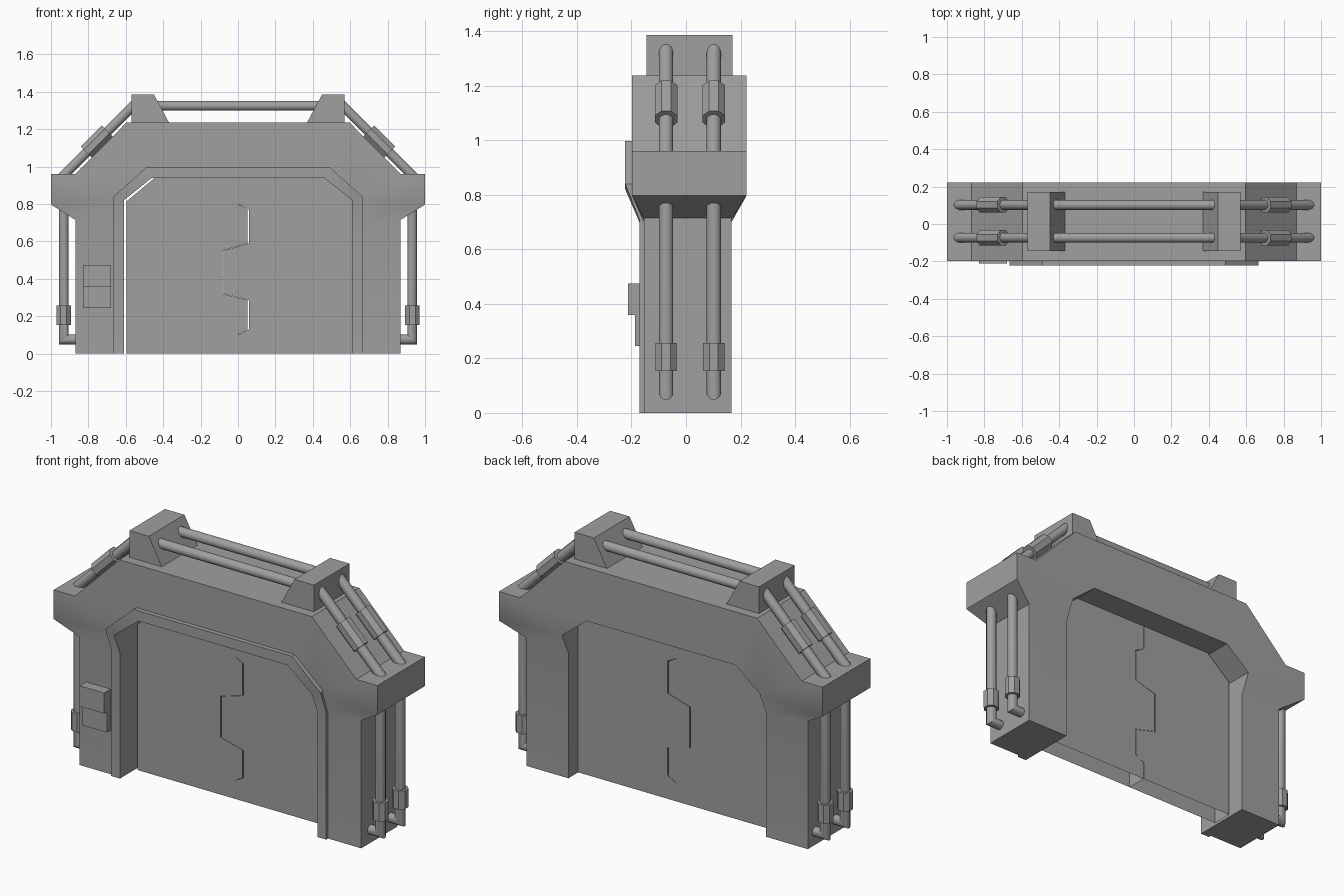
import bpy, bmesh, math
from mathutils import Vector

cube = bpy.data.objects.get("Cube")
if cube:
    bpy.data.objects.remove(cube, do_unlink=True)

GREY = (0.35, 0.35, 0.35, 1.0)
mat = bpy.data.materials.new("plain_grey")
mat.use_nodes = True
mat.diffuse_color = GREY
bsdf = mat.node_tree.nodes["Principled BSDF"]
bsdf.inputs["Base Color"].default_value = GREY
bsdf.inputs["Roughness"].default_value = 0.6


def finish(name, bm):
    """Weld, orient and link a part."""
    bmesh.ops.remove_doubles(bm, verts=bm.verts, dist=1e-5)
    bmesh.ops.recalc_face_normals(bm, faces=bm.faces)
    mesh = bpy.data.meshes.new(name)
    bm.to_mesh(mesh)
    bm.free()
    mesh.materials.append(mat)
    ob = bpy.data.objects.new(name, mesh)
    bpy.context.collection.objects.link(ob)
    bpy.ops.object.select_all(action="DESELECT")
    ob.select_set(True)
    bpy.context.view_layer.objects.active = ob
    bpy.ops.object.shade_smooth_by_angle(angle=math.radians(32))
    return ob


def bridge(bm, rings):
    """Skin a series of equal vertex rings and cap both ends."""
    for a, b in zip(rings, rings[1:]):
        n = len(a)
        for i in range(n):
            j = (i + 1) % n
            bm.faces.new((a[i], a[j], b[j], b[i]))
    bm.faces.new(rings[0])
    bm.faces.new(rings[-1])


def prism(name, outline, y0, y1, open_bottom=False):
    """Extrude an x-z outline along y."""
    bm = bmesh.new()
    rings = [[bm.verts.new((x, y, z)) for x, z in outline] for y in (y0, y1)]
    bridge(bm, rings)
    if open_bottom:
        low = [f for f in bm.faces if all(v.co.z < 1e-4 for v in f.verts)]
        bmesh.ops.delete(bm, geom=low, context="FACES")
    return finish(name, bm)


def arch(name, stations):
    """Sweep a rectangular section (outer, inner, front, back) over a mirrored arch."""
    bm = bmesh.new()
    path = [(1, s) for s in stations] + [(-1, s) for s in reversed(stations)]
    rings = []
    for side, (out, inn, front, back) in path:
        section = ((out, front), (out, back), (inn, back), (inn, front))
        rings.append([bm.verts.new((side * p[0], y, p[1])) for p, y in section])
    bridge(bm, rings)
    ob = finish(name, bm)
    weighted = ob.modifiers.new("weighted_normals", "WEIGHTED_NORMAL")
    weighted.keep_sharp = True
    return ob


def tube(name, path, y, radius, sides):
    """Mitred pipe along an x-z path."""
    bm = bmesh.new()
    pts = [Vector(p) for p in path]
    rings = []
    for i, p in enumerate(pts):
        d0 = (p - pts[i - 1]).normalized() if i else (pts[1] - p).normalized()
        d1 = (pts[i + 1] - p).normalized() if i < len(pts) - 1 else d0
        n0, n1 = Vector((-d0.y, d0.x)), Vector((-d1.y, d1.x))
        mitre = (n0 + n1).normalized()
        mitre /= mitre.dot(n0)
        ring = []
        for k in range(sides):
            a = math.tau * (k + 0.5) / sides
            q = p + mitre * radius * math.cos(a)
            ring.append(bm.verts.new((q.x, y + radius * math.sin(a), q.y)))
        rings.append(ring)
    bridge(bm, rings)
    return finish(name, bm)


# Door frame: slim legs flaring into a deeper shoulder and lintel
LOW, HIGH = (-0.155, 0.167), (-0.198, 0.222)
knee, corner = (0.61, 0.82), (0.46, 0.94)
arch("door_frame", [
    ((0.87, 0), (0.61, 0), *LOW),
    ((0.87, 0.715), (0.61, 0.70), *LOW),
    ((1.0, 0.797), knee, *HIGH),
    ((1.0, 0.96), knee, *HIGH),
    ((0.87, 0.96), knee, *HIGH),
    ((0.595, 1.237), corner, *HIGH),
])

# Raised trim around the front of the opening
arch("opening_trim", [
    ((0.665, 0), (0.61, 0), -0.171, -0.10),
    ((0.665, 0.71), (0.61, 0.70), -0.171, -0.10),
    ((0.665, 0.84), knee, -0.223, -0.10),
    ((0.49, 0.997), corner, -0.223, -0.10),
])

# Two sliding door leaves meeting at an interlocking seam
seam = [(0, 0.95), (0, 0.80), (0.055, 0.77), (0.055, 0.59), (-0.08, 0.55),
        (-0.08, 0.32), (0.055, 0.285), (0.055, 0.13), (0, 0.10), (0, 0)]
leaves = {
    "right_door": (-1, [(-0.595, 0), (-0.595, 0.815), (-0.433, 0.95)]),
    "left_door": (1, [(0.62, 0), (0.62, 0.82), (0.46, 0.95)]),
}
for name, (side, edge) in leaves.items():
    zigzag = [(x + side * (0.003 if x else 0.001), z) for x, z in seam]
    prism(name, edge + zigzag, -0.036, 0.08, open_bottom=True)

# Control box on the right leg
for name, z0, z1, front in (("control_box_lower", 0.245, 0.36, -0.187),
                            ("control_box_upper", 0.36, 0.475, -0.212)):
    prism(name, [(-0.83, z0), (-0.68, z0), (-0.68, z1), (-0.83, z1)], front, -0.15)

# Pipe brackets on the lintel, and pipes with sleeves down each side
ROWS = {"front": -0.073, "back": 0.102}
for side, s in (("left", 1), ("right", -1)):
    profile = [(0.57, 1.232), (0.57, 1.386), (0.45, 1.386), (0.367, 1.232)]
    prism(f"{side}_pipe_bracket", [(s * x, z) for x, z in profile], -0.145, 0.17)
    for row, y in ROWS.items():
        runs = {
            "slope_pipe": ([(0.55, 1.335), (0.945, 0.94)], 0.027, 12),
            "slope_sleeve": ([(0.812, 1.078), (0.70, 1.19)], 0.045, 8),
            "side_pipe": ([(0.932, 0.79), (0.932, 0.075), (0.86, 0.075)], 0.027, 12),
            "side_sleeve": ([(0.932, 0.153), (0.932, 0.256)], 0.042, 8),
        }
        for part, (path, radius, sides) in runs.items():
            points = [(s * x, z) for x, z in path]
            tube(f"{side}_{row}_{part}", points, y, radius, sides)

# Straight pipes across the top
for row, y in ROWS.items():
    tube(f"{row}_top_pipe", [(-0.46, 1.325), (0.46, 1.325)], y, 0.027, 12)
